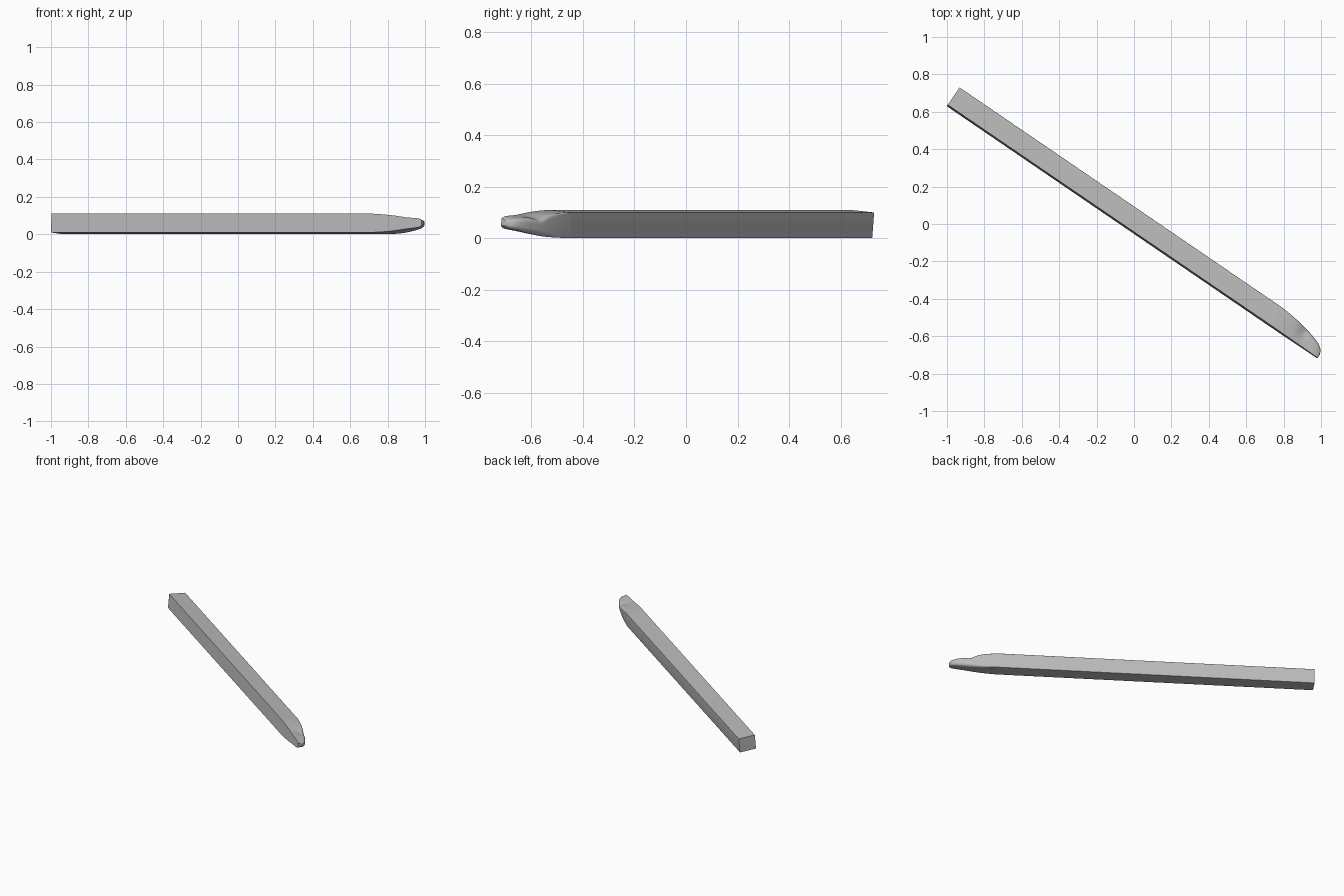
import bpy, bmesh, math
from mathutils import Vector, Matrix

cube = bpy.data.objects.get("Cube")
if cube:
    bpy.data.objects.remove(cube)

grey = bpy.data.materials.new("plain grey")
grey.use_nodes = True
colour = (0.5, 0.5, 0.5, 1)
grey.diffuse_color = colour
grey.node_tree.nodes["Principled BSDF"].inputs["Base Color"].default_value = colour

# Placement: long axis turned in plan and rolled slightly
YAW, ROLL = math.radians(-34.3), -0.09
PLACE = (Matrix.Translation((0.0096, 0.014, 0.055))
         @ Matrix.Rotation(YAW, 4, 'Z') @ Matrix.Rotation(ROLL, 4, 'X'))
HALF_W, HALF_H = 0.0565, 0.05

# Nose stations: along, outer side, top near, top far, bottom near, bottom far, rounding
NOSE = [
    (0.90, 0.0565, 0.050, 0.050, -0.050, -0.050, 0.002),
    (0.97, 0.052, 0.046, 0.047, -0.047, -0.049, 0.008),
    (1.03, 0.045, 0.041, 0.040, -0.042, -0.047, 0.016),
    (1.08, 0.037, 0.035, 0.022, -0.036, -0.042, 0.020),
    (1.12, 0.028, 0.030, 0.025, -0.031, -0.036, 0.020),
    (1.17, 0.011, 0.027, 0.023, -0.026, -0.027, 0.018),
    (1.20, -0.008, 0.023, 0.017, -0.021, -0.019, 0.014),
    (1.215, -0.035, 0.017, 0.012, -0.012, -0.010, 0.008),
]


def smooth_stations(rows, steps=5):
    """Catmull-Rom blend between the stations."""
    out = []
    for i in range(len(rows) - 1):
        a, b, c, d = (rows[max(i - 1, 0)], rows[i], rows[i + 1],
                      rows[min(i + 2, len(rows) - 1)])
        for k in range(steps):
            t = k / steps
            out.append([q + t * ((r - p) + t * (2 * p - 5 * q + 4 * r - s
                        + t * (3 * q - p - 3 * r + s))) / 2
                        for p, q, r, s in zip(a, b, c, d)])
    return out + [rows[-1]]


def ring(station):
    """Section with a flat near side and a rounded far side."""
    along, side, top_n, top_f, bot_n, bot_f, rad = station
    rad = min(rad, (top_f - bot_f) / 2.01)
    pts = [(-HALF_W, bot_n)]
    for sign, level in ((-1, bot_f + rad), (1, top_f - rad)):
        for k in range(7):
            ang = math.pi / 2 * (k / 6 - (1 if sign < 0 else 0))
            pts.append((side - rad + rad * math.cos(ang), level + rad * math.sin(ang)))
    # Top runs back to the near edge with an eased height
    for k in range(1, 8):
        t = k / 7
        ease = t * t * (3 - 2 * t)
        w = (side - rad) * (1 - t) - HALF_W * t
        pts.append((w, top_f + (top_n - top_f) * ease))
    return [Vector((along, w, h)) for w, h in pts]


def loft(name, stations, cap_start=False, cap_end=False):
    bm = bmesh.new()
    rings = [[bm.verts.new(p) for p in ring(s)] for s in stations]
    n = len(rings[0])
    for a, b in zip(rings, rings[1:]):
        for i in range(n):
            j = (i + 1) % n
            bm.faces.new((a[i], a[j], b[j], b[i]))
    if cap_start:
        bm.faces.new(rings[0][::-1])
    if cap_end:
        bm.faces.new(rings[-1])
    bmesh.ops.recalc_face_normals(bm, faces=bm.faces)
    mesh = bpy.data.meshes.new(name)
    bm.to_mesh(mesh)
    bm.free()
    # Open shells: make sure the near wall faces outward
    if sum(p.normal.y * p.area for p in mesh.polygons if p.center.y < -HALF_W + 0.001) > 0:
        mesh.flip_normals()
    mesh.materials.append(grey)
    obj = bpy.data.objects.new(name, mesh)
    obj.matrix_world = PLACE
    bpy.context.collection.objects.link(obj)
    bpy.ops.object.select_all(action='DESELECT')
    obj.select_set(True)
    bpy.context.view_layer.objects.active = obj
    bpy.ops.object.shade_smooth_by_angle(angle=math.radians(30))


def plain(along):
    return (along,) + NOSE[0][1:]


loft("long_body", [plain(-1.182), plain(0.59)], cap_start=True)
loft("middle_section", [plain(0.59), plain(0.90)])
loft("nose", smooth_stations(NOSE), cap_end=True)
